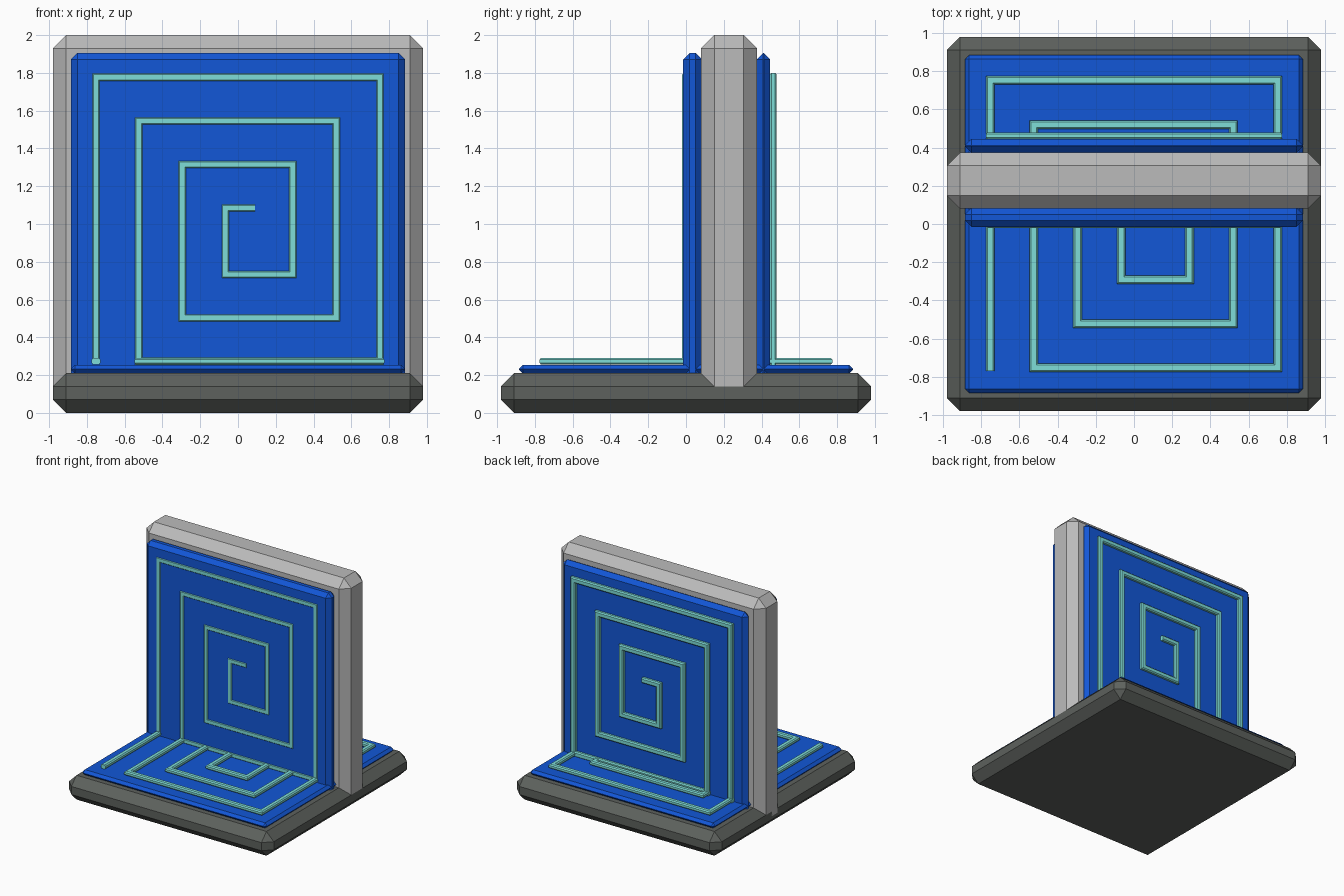
import bpy, bmesh
from mathutils import Vector

if "Cube" in bpy.data.objects:
    bpy.data.objects.remove(bpy.data.objects["Cube"])


def material(name, rgb):
    m = bpy.data.materials.new(name)
    m.diffuse_color = (*rgb, 1)
    m.use_nodes = True
    m.node_tree.nodes["Principled BSDF"].inputs["Base Color"].default_value = m.diffuse_color
    return m


DARK = material("dark_grey", (0.11, 0.12, 0.11))
LIGHT = material("light_grey", (0.50, 0.50, 0.50))
BLUE = material("blue", (0.006, 0.095, 0.68))
AQUA = material("aqua", (0.21, 0.73, 0.69))


def add_object(name, bm, mat):
    bmesh.ops.recalc_face_normals(bm, faces=bm.faces[:])
    mesh = bpy.data.meshes.new(name)
    bm.to_mesh(mesh)
    bm.free()
    mesh.materials.append(mat)
    ob = bpy.data.objects.new(name, mesh)
    bpy.context.collection.objects.link(ob)
    return ob


def chamfered_box(name, lo, hi, chamfer, mat):
    lo, hi = Vector(lo), Vector(hi)
    bm = bmesh.new()
    bmesh.ops.create_cube(bm, size=1)
    for v in bm.verts:
        v.co = (lo + hi) / 2 + v.co * (hi - lo)
    bmesh.ops.bevel(bm, geom=bm.edges[:], offset=chamfer, segments=1,
                    profile=0.5, affect='EDGES')
    return add_object(name, bm, mat)


# Square spiral shared by the floor and both wall faces, centred on the panel
SPIRAL = [(-0.752, -0.77), (-0.752, 0.752), (0.752, 0.752), (0.752, -0.752),
          (-0.525, -0.752), (-0.525, 0.52), (0.52, 0.52), (0.52, -0.522),
          (-0.295, -0.522), (-0.295, 0.29), (0.29, 0.29), (0.29, -0.292),
          (-0.067, -0.292), (-0.067, 0.06), (0.09, 0.06)]


def spiral_strip(name, place):
    """Sweep a chamfered strip along the spiral with mitred corners."""
    w, d, c = 0.023, 0.018, 0.009
    profile = [(w, d - c), (w - c, d), (c - w, d), (-w, d - c),
               (-w, c - d), (c - w, -d), (w - c, -d), (w, c - d)]
    pts = [Vector(p) for p in SPIRAL]
    dirs = [(b - a).normalized() for a, b in zip(pts, pts[1:])]
    normals = [Vector((-t.y, t.x)) for t in dirs]
    bm = bmesh.new()
    rings = []
    for i, p in enumerate(pts):
        if i == 0:
            n = normals[0]
        elif i == len(pts) - 1:
            n = normals[-1]
        else:
            n = normals[i - 1] + normals[i]
        rings.append([bm.verts.new(place(*(p + n * s), h)) for s, h in profile])
    k = len(profile)
    for r0, r1 in zip(rings, rings[1:]):
        for j in range(k):
            bm.faces.new((r0[j], r0[(j + 1) % k], r1[(j + 1) % k], r1[j]))
    bm.faces.new(rings[0])
    bm.faces.new(rings[-1])
    return add_object(name, bm, AQUA)


# Base slab and upright wall
chamfered_box("base", (-0.98, -0.98, 0), (0.98, 0.98, 0.21), 0.07, DARK)
chamfered_box("wall", (-0.98, 0.08, 0.03), (0.98, 0.375, 2.0), 0.07, LIGHT)

# Blue panels
ZC = 1.025
chamfered_box("floor_panel", (-0.885, -0.885, 0.208), (0.885, 0.885, 0.254), 0.022, BLUE)
chamfered_box("front_panel", (-0.885, -0.015, ZC - 0.88), (0.885, 0.085, ZC + 0.88), 0.034, BLUE)
chamfered_box("back_panel", (-0.885, 0.374, ZC - 0.88), (0.885, 0.446, ZC + 0.88), 0.034, BLUE)

# Spiral strips
spiral_strip("floor_spiral", lambda a, b, h: (a, b, 0.273 + h))
spiral_strip("front_spiral", lambda a, b, h: (a, -0.002 + h, ZC + b))
spiral_strip("back_spiral", lambda a, b, h: (a, 0.462 + h, ZC + b))
